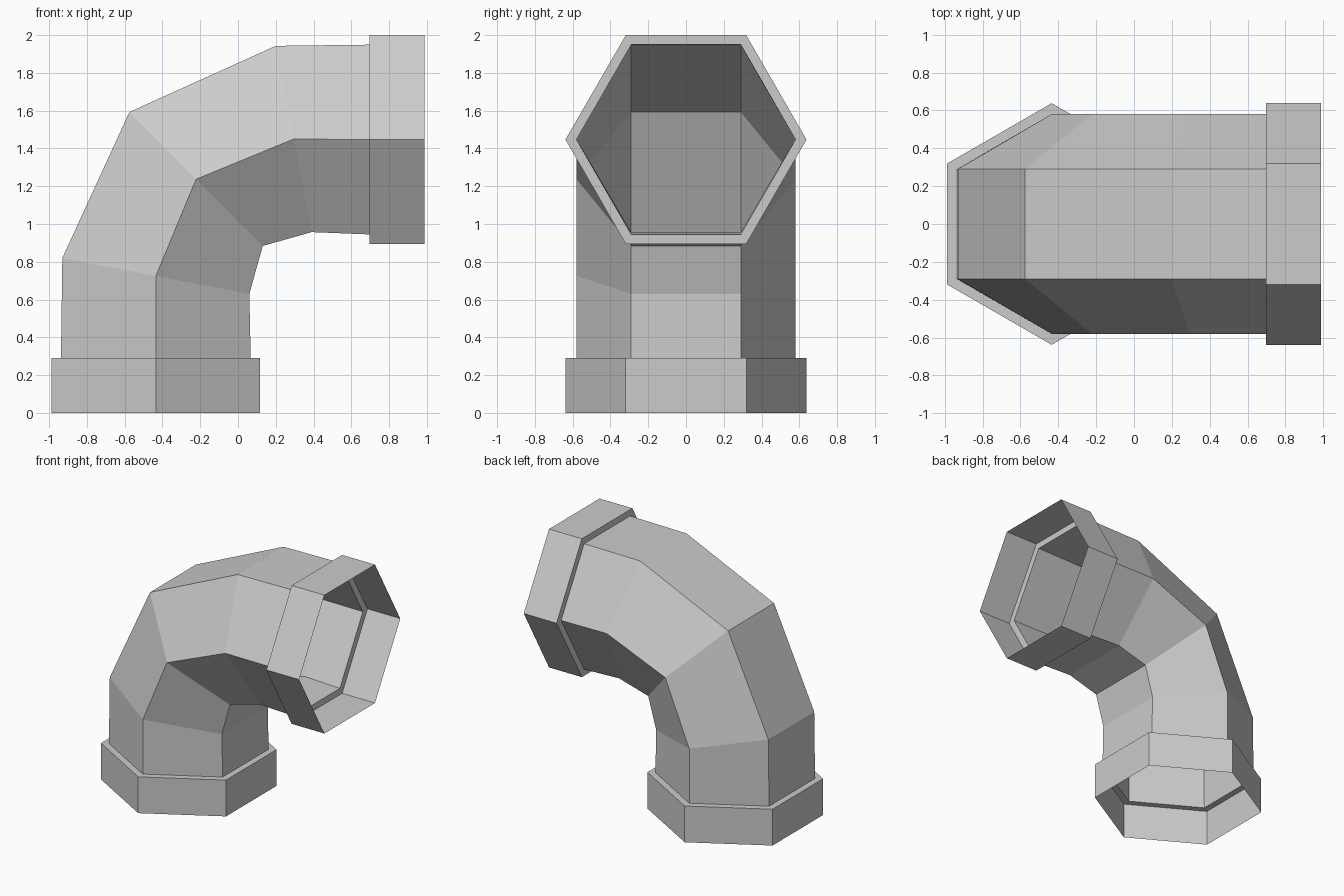
import bpy
import bmesh

if "Cube" in bpy.data.objects:
    bpy.data.objects.remove(bpy.data.objects["Cube"])


def hex_ring(outer, mid, inner, half):
    """Hexagon across the bend: (x, z) of the outer, middle and inner corners."""
    corners = [(outer, half), (mid, 2 * half), (inner, half),
               (inner, -half), (mid, -2 * half), (outer, -half)]
    return [(p[0], y, p[1]) for p, y in corners]


def skin(name, rings):
    """Open shell of quads joining successive hexagons, facing outward."""
    bm = bmesh.new()
    loops = [[bm.verts.new(co) for co in ring] for ring in rings]
    for a, b in zip(loops, loops[1:]):
        for j in range(6):
            k = (j + 1) % 6
            bm.faces.new((a[j], b[j], b[k], a[k]))
    mesh = bpy.data.meshes.new(name)
    bm.to_mesh(mesh)
    bm.free()
    obj = bpy.data.objects.new(name, mesh)
    bpy.context.collection.objects.link(obj)
    return obj


CX, CZ = -0.435, 1.447      # axes of the upright and level ends
PIPE, COLLAR = 0.29, 0.319  # half side lengths of the hexagons


def upright(z, half):
    a = half * 3 ** 0.5
    return hex_ring((CX - a, z), (CX, z), (CX + a, z), half)


def level(x, half):
    a = half * 3 ** 0.5
    return hex_ring((x, CZ + a), (x, CZ), (x, CZ - a), half)


# Curved elbow, open at both ends
skin("elbow_pipe", [
    upright(0.29, PIPE),
    hex_ring((-0.93, 0.82), (-0.435, 0.725), (0.06, 0.63), PIPE),
    hex_ring((-0.575, 1.593), (-0.222, 1.237), (0.131, 0.884), PIPE),
    hex_ring((0.20, 1.943), (0.295, 1.45), (0.39, 0.957), PIPE),
    level(0.697, PIPE),
])

# Thin collars, each with a flat step joining it to the pipe
skin("bottom_collar", [upright(0, COLLAR), upright(0.29, COLLAR), upright(0.29, PIPE)])
skin("top_collar", [level(0.697, PIPE), level(0.697, COLLAR), level(0.987, COLLAR)])
